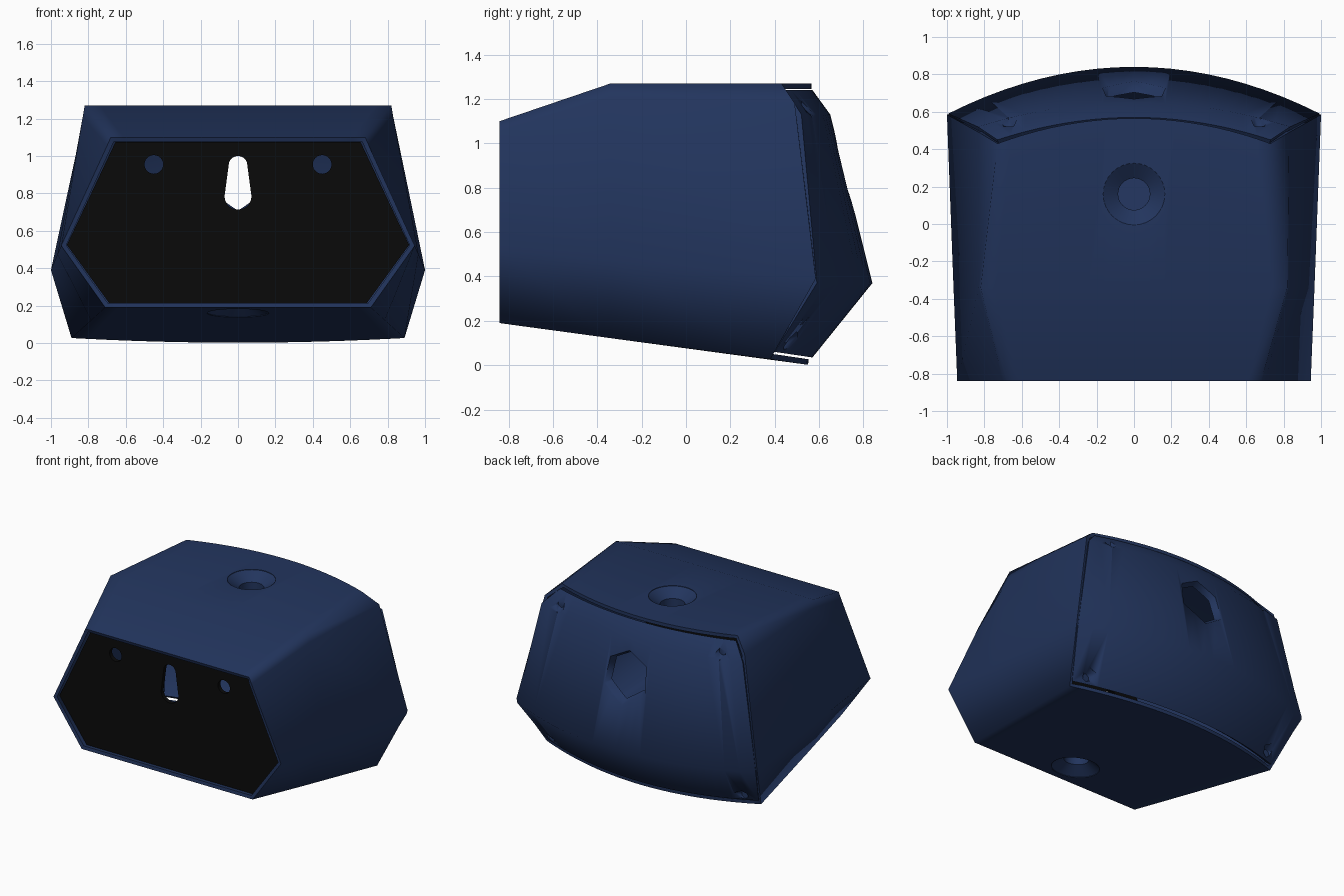
import bpy, bmesh
from math import pi, sin, cos, atan, radians
from mathutils import Vector, Matrix

if "Cube" in bpy.data.objects:
    bpy.data.objects.remove(bpy.data.objects["Cube"], do_unlink=True)


def material(name, color):
    m = bpy.data.materials.new(name)
    m.use_nodes = True
    m.diffuse_color = color
    m.node_tree.nodes["Principled BSDF"].inputs["Base Color"].default_value = color
    return m


BLUE = material("navy_plastic", (0.016, 0.035, 0.11, 1))
BLACK = material("black_plastic", (0.003, 0.003, 0.003, 1))
SEGS = 20
CENTRE = Vector((0, 0, 0.6))


def to_object(name, bm, mat):
    mesh = bpy.data.meshes.new(name)
    bm.to_mesh(mesh)
    bm.free()
    mesh.materials.append(mat)
    ob = bpy.data.objects.new(name, mesh)
    bpy.context.collection.objects.link(ob)
    return ob


def skin(name, rows, closed, mat):
    """Bridge equal rows of points into an outward facing surface."""
    bm = bmesh.new()
    rows = [[bm.verts.new(p) for p in row] for row in rows]
    n = len(rows[0])
    for a, b in zip(rows, rows[1:]):
        for i in range(n if closed else n - 1):
            j = (i + 1) % n
            bm.faces.new((a[i], a[j], b[j], b[i]))
    bm.normal_update()
    if sum(f.normal.dot(f.calc_center_median() - CENTRE) for f in bm.faces) < 0:
        bmesh.ops.reverse_faces(bm, faces=bm.faces)
    return to_object(name, bm, mat)


def prism(name, outline, y0, y1, mat):
    """Extrude an (x, z) outline along y."""
    bm = bmesh.new()
    face = bm.faces.new([bm.verts.new((x, y0, z)) for x, z in outline])
    new = bmesh.ops.extrude_face_region(bm, geom=[face])["geom"]
    verts = [v for v in new if isinstance(v, bmesh.types.BMVert)]
    bmesh.ops.translate(bm, verts=verts, vec=(0, y1 - y0, 0))
    bmesh.ops.recalc_face_normals(bm, faces=bm.faces)
    return to_object(name, bm, mat)


def cone(name, at, r1, r2, depth, sides, rot):
    bm = bmesh.new()
    bmesh.ops.create_cone(bm, cap_ends=True, segments=sides, radius1=r1, radius2=r2,
                          depth=depth, matrix=Matrix.Translation(at) @ rot)
    return to_object(name, bm, BLUE)


def apply(ob, mod):
    bpy.context.view_layer.objects.active = ob
    bpy.ops.object.modifier_apply(modifier=mod.name)


def thicken(ob, amount):
    mod = ob.modifiers.new("thickness", 'SOLIDIFY')
    mod.thickness, mod.offset, mod.use_even_offset = amount, -1, True
    apply(ob, mod)


def cut(ob, cutter):
    mod = ob.modifiers.new("cut", 'BOOLEAN')
    mod.object, mod.operation, mod.solver = cutter, 'DIFFERENCE', 'EXACT'
    apply(ob, mod)
    bpy.data.objects.remove(cutter, do_unlink=True)


def smooth(ob, degrees):
    bpy.ops.object.select_all(action='DESELECT')
    ob.select_set(True)
    bpy.context.view_layer.objects.active = ob
    bpy.ops.object.shade_smooth_by_angle(angle=radians(degrees))


def arc(x0, x1, y, z, bow_y, bow_z):
    """Points across the width, bowed at the middle."""
    pts = []
    for i in range(SEGS + 1):
        t = 2 * i / SEGS - 1
        b = 1 - t * t
        pts.append((x0 + (x1 - x0) * i / SEGS, y + bow_y * b, z + bow_z * b))
    return pts


def ring(top, knee, mid, low, top_bow=0, low_bow=0, low_drop=0):
    mirror = lambda p: (-p[0], p[1], p[2])
    roof = arc(-top[0], top[0], top[1], top[2], top_bow, 0)
    floor = arc(low[0], -low[0], low[1], low[2], low_bow, low_drop)
    return roof + [knee, mid] + floor + [mirror(mid), mirror(knee)]


# Outer shell, open at the front and the back
shell = skin("outer_shell", [
    ring((0.68, -0.84, 1.10), (0.70, -0.84, 1.055), (0.945, -0.84, 0.52), (0.71, -0.84, 0.19)),
    ring((0.82, -0.34, 1.27), (0.83, -0.34, 1.21), (0.965, -0.34, 0.475), (0.785, -0.34, 0.122)),
    ring((0.73, 0.43, 1.27), (0.83, 0.49, 1.18), (1.0, 0.585, 0.39), (0.89, 0.38, 0.027),
         0.135, 0.17, -0.025)], True, BLUE)
thicken(shell, 0.025)

# Countersunk holes in the roof and the floor
FLOOR_TILT = Matrix.Rotation(pi - atan(0.135), 4, 'X')
for name, at, rot in (("top_socket", (0, 0.16, 1.27), Matrix()),
                      ("bottom_socket", (0, -0.62, 0.16), FLOOR_TILT)):
    cut(shell, cone("socket_cutter", at, 0.165, 0.165, 0.12, 32, rot))
    place = Matrix.Translation(at) @ rot
    profile = [(0.17, 0), (0.12, -0.035), (0.085, -0.06), (0.085, -0.14)]
    rows = [[place @ Vector((r * cos(2 * pi * k / 32), r * sin(2 * pi * k / 32), h))
             for k in range(32)] for r, h in profile]
    smooth(skin(name, rows, True, BLUE), 40)
smooth(shell, 80)

# Curved back cover: y and z at the edge, half width, bow in y and z
cover_rows = [(0.45, 1.24, 0.73, 0.12, 0), (0.52, 1.13, 0.835, 0.13, 0),
              (0.59, 0.37, 0.993, 0.25, 0), (0.40, 0.06, 0.885, 0.17, -0.025)]
cover = skin("back_cover", [arc(-w, w, y, z, by, bz) for y, z, w, by, bz in cover_rows],
             False, BLUE)
thicken(cover, 0.05)

# Flared cable opening and small corner dents in the cover
BACKWARD = Matrix.Rotation(-pi / 2, 4, 'X')
cut(cover, cone("cable_cutter", (0, 0.70, 0.89), 0.12, 0.24, 0.24, 6, BACKWARD))
for side in (-1, 1):
    for x, y, z in ((0.67, 0.55, 1.17), (0.80, 0.47, 0.10)):
        cut(cover, cone("dent_cutter", (side * x, y, z), 0.03, 0.06, 0.06, 6, BACKWARD))
smooth(cover, 60)


# Recessed front panel with a hanging slot and two screw holes
def arc_points(x, z, r, a0, a1, n=14):
    return [(x + r * cos(a0 + (a1 - a0) * k / n), z + r * sin(a0 + (a1 - a0) * k / n))
            for k in range(n + 1)]


half = [(0.655, 1.075), (0.915, 0.525), (0.69, 0.215)]
panel = prism("front_panel", half + [(-x, z) for x, z in reversed(half)], -0.81, -0.78, BLACK)
slot = arc_points(0, 0.95, 0.05, 0, pi) + arc_points(0, 0.785, 0.072, pi, 2 * pi)
cut(panel, prism("slot_cutter", slot, -0.9, -0.7, BLACK))
for side in (-1, 1):
    hole = arc_points(side * 0.45, 0.955, 0.05, 0, 2 * pi * 23 / 24, 23)
    cut(panel, prism("screw_cutter", hole, -0.9, -0.7, BLACK))
smooth(panel, 30)
